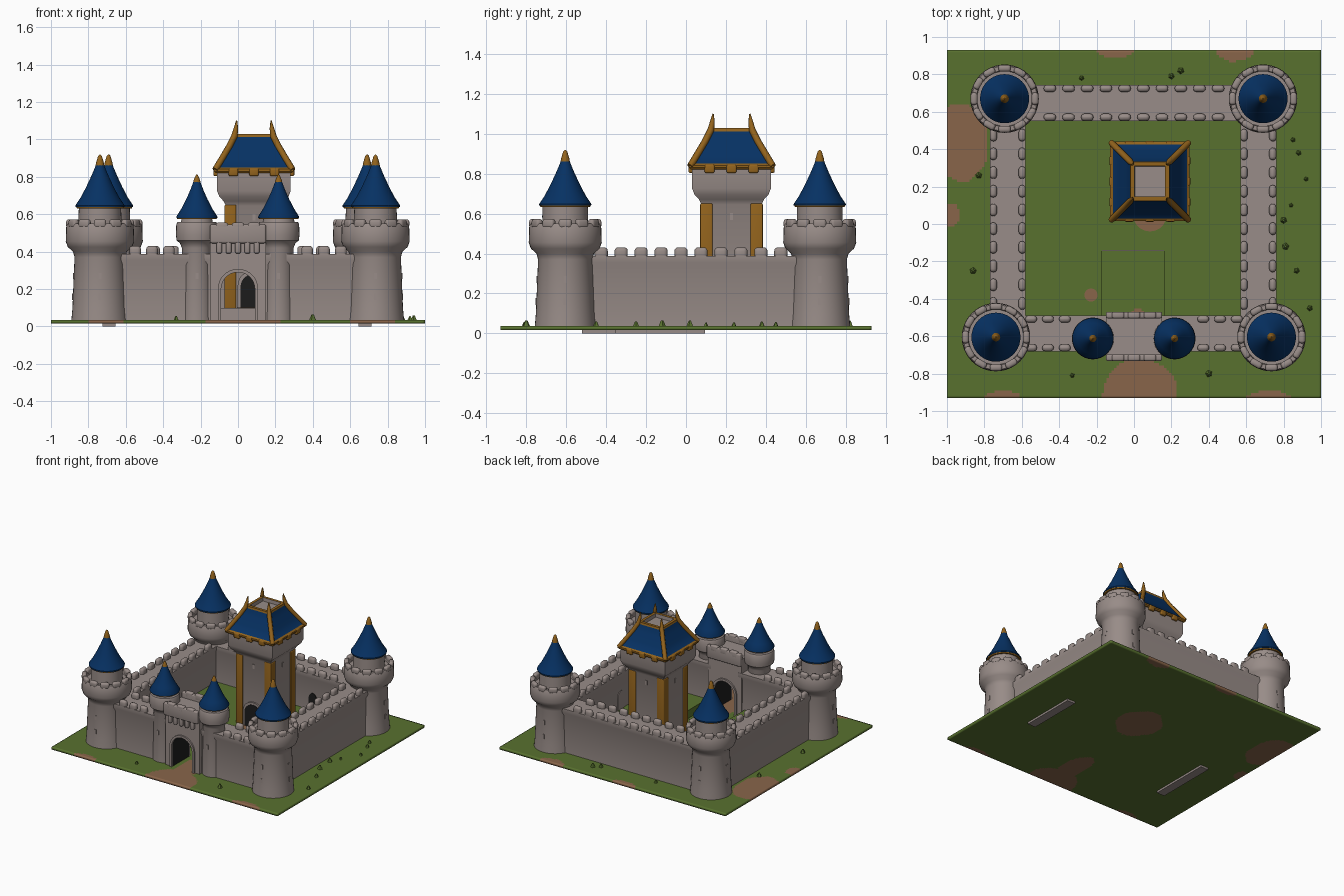
import bpy, bmesh, math, random
from mathutils import Vector, Matrix

if "Cube" in bpy.data.objects:
    bpy.data.objects.remove(bpy.data.objects["Cube"])

random.seed(4)


def mat(name, c):
    m = bpy.data.materials.new(name)
    m.diffuse_color = (*c, 1)
    m.use_nodes = True
    m.node_tree.nodes["Principled BSDF"].inputs["Base Color"].default_value = m.diffuse_color
    return m


STONE = mat("grey_stone", (0.315, 0.263, 0.246))
GREEN = mat("grass_green", (0.098, 0.165, 0.028))
BLUE = mat("roof_blue", (0.002, 0.031, 0.125))
GOLD = mat("trim_gold", (0.29, 0.125, 0.012))
BROWN = mat("earth_brown", (0.25, 0.13, 0.068))
DARK = mat("dark_opening", (0.012, 0.012, 0.012))


def finish(bm, name, *mats):
    bmesh.ops.recalc_face_normals(bm, faces=bm.faces)
    me = bpy.data.meshes.new(name)
    bm.to_mesh(me)
    bm.free()
    for m in mats:
        me.materials.append(m)
    ob = bpy.data.objects.new(name, me)
    bpy.context.collection.objects.link(ob)
    return ob


def add_box(bm, c, s, rot=0.0, bevel=0.0):
    t = bmesh.new()
    bmesh.ops.create_cube(t, size=1, matrix=Matrix.Translation(c) @ Matrix.Rotation(rot, 4, 'Z') @ Matrix.Diagonal((*s, 1)))
    if bevel:
        bmesh.ops.bevel(t, geom=t.edges[:], offset=bevel, segments=3, affect='EDGES', profile=0.5)
    me = bpy.data.meshes.new("tmp")
    t.to_mesh(me)
    t.free()
    bm.from_mesh(me)
    bpy.data.meshes.remove(me)


def boxes(name, items, m, bevel=0.0):
    bm = bmesh.new()
    for it in items:
        add_box(bm, it[0], it[1], it[2] if len(it) > 2 else 0, bevel)
    return finish(bm, name, m)


def loft(name, prof, x, y, sides, m, turn=0.0, square=False, rule=None):
    """Rings of (radius, z) joined into a capped solid; square uses half widths."""
    bm, rings = bmesh.new(), []
    k = math.sqrt(2) if square else 1
    for r, z in prof:
        rings.append([bm.verts.new((x + k * r * math.cos(turn + 2 * math.pi * i / sides),
                                    y + k * r * math.sin(turn + 2 * math.pi * i / sides), z)) for i in range(sides)])
    for a, b in zip(rings, rings[1:]):
        for i in range(sides):
            j = (i + 1) % sides
            bm.faces.new((a[i], a[j], b[j], b[i]))
    bm.faces.new(rings[0])
    bm.faces.new(rings[-1])
    if rule:
        for f in bm.faces:
            f.material_index = rule(f.calc_center_median())
    return finish(bm, name, *(m if isinstance(m, tuple) else (m,)))


def prism(name, pts, vec, *mats, rule=None):
    bm = bmesh.new()
    f = bm.faces.new([bm.verts.new(p) for p in pts])
    ex = bmesh.ops.extrude_face_region(bm, geom=[f], use_keep_orig=True)
    bmesh.ops.translate(bm, vec=vec, verts=[v for v in ex["geom"] if isinstance(v, bmesh.types.BMVert)])
    if rule:
        for f in bm.faces:
            f.material_index = rule(f.calc_center_median())
    return finish(bm, name, *mats)


# Ground plate with earth patches
PATCHES = [(0.03, -0.93, .2, .21), (-.92, .44, .14, .21), (-.98, .05, .05, .06), (-.1, .94, .1, .055),
           (.54, .95, .11, .08), (-.7, -.94, .1, .05), (.72, -.94, .12, .05), (.08, .15, .17, .19),
           (0.03, -.65, .09, .2)]
bm = bmesh.new()
bmesh.ops.create_grid(bm, x_segments=150, y_segments=140, size=1, matrix=Matrix.Diagonal((1, .93, 1, 1)))
for f in bm.faces:
    c = f.calc_center_median()
    w = 1 + .12 * math.sin(23 * c.x) * math.cos(19 * c.y)
    f.material_index = int(any(((c.x - a) / p) ** 2 + ((c.y - b) / q) ** 2 < w for a, b, p, q in PATCHES))
for v in bm.verts:
    v.co.z = 0.036
ground = finish(bm, "ground_plate", GREEN, BROWN)
sol = ground.modifiers.new("thickness", 'SOLIDIFY')
sol.thickness, sol.offset = 0.02, -1

# Raised courtyard with a sunken entrance and its step
boxes("courtyard", [((0, .215, .066), (1.18, .71, .068)), ((-.38, -.32, .066), (.42, .36, .068)),
                    ((.375, -.32, .066), (.43, .36, .068))], GREEN)
boxes("entrance_step", [((-.005, -.142, .066), (.33, .004, .064))], STONE)
loft("courtyard_patch", [(.09, .098), (.09, .102)], .085, .05, 20, BROWN)
loft("small_courtyard_patch", [(.035, .098), (.035, .102)], -.23, -.38, 20, BROWN)

# Scattered grass tufts
bm = bmesh.new()
spots = [(.85, .45), (.88, .38), (.84, .1), (.81, -.12), (.8, .02), (.87, -.25), (.92, .24), (-.33, -.81), (-.86, -.25),
         (.25, .82), (-.28, .78), (-.83, .26), (.4, -.8), (.2, .79), (.94, -.45)]
for x, y in spots:
    s = random.uniform(.012, .022)
    bmesh.ops.create_cone(bm, segments=5, radius1=s, radius2=s * .3, depth=s * 1.6, cap_ends=True,
                          matrix=Matrix.Translation((x, y, .036 + s * .6)) @ Matrix.Rotation(random.random() * 3, 4, 'Z'))
finish(bm, "grass_tufts", GREEN)

# Curtain walls: one cross-section swept along each side
SECTION = [(-.09, .02), (.09, .02), (.085, .33), (.096, .355), (.096, .388), (-.096, .388), (-.096, .355), (-.085, .33)]
for n, x0, x1, y in (("front_wall_left", -.74, -.12, -.585), ("front_wall_right", .12, .735, -.585), ("back_wall", -.69, .69, .648)):
    prism(n, [(x0, y + u, z) for u, z in SECTION], (x1 - x0, 0, 0), STONE)
for n, x in (("left_wall", -.675), ("right_wall", .665)):
    prism(n, [(x + u, -.6, z) for u, z in SECTION], (0, 1.27, 0), STONE)
boxes("wall_footings", [((-.69, -.27, .011), (.07, .5, .022)), ((.68, -.13, .011), (.07, .45, .022))], STONE)

# Wall battlements, inner and outer rows
items = []
for s in (-.077, .077):
    for i in range(10):
        p = -.45 + i * .1
        items.append(((p, .648 + s, .4), (.066, .038, .062)))
        for x in (-.675, .665):
            items.append(((x + s, p + .025, .4), (.038, .066, .062)))
    for x in (.37, .46, .55):
        items += [((x, -.585 + s, .4), (.062, .038, .062)), ((-x, -.585 + s, .4), (.062, .038, .062))]
boxes("wall_merlons", items, STONE, .018)


def slit(x, y, r, ang, z):
    return ((x + r * math.cos(ang), y + r * math.sin(ang), z), (.009, .016, .034), ang)


# Corner towers
slits = []
for n, x, y in (("front_left", -.738, -.605), ("front_right", .735, -.605), ("back_left", -.692, .67), ("back_right", .69, .67)):
    loft(n + "_tower", [(.154, .02), (.147, .1), (.136, .37), (.144, .4), (.172, .425), (.183, .455), (.18, .54), (.174, .55),
                        (.15, .55), (.147, .525), (.116, .525), (.113, .64)], x, y, 40, STONE)
    boxes(n + "_tower_merlons", [((x + .163 * math.cos(a), y + .163 * math.sin(a), .55), (.036, .066, .046), a)
                                 for a in (2 * math.pi * i / 12 for i in range(12))], STONE, .014)
    loft(n + "_tower_eave", [(.124, .632), (.128, .642)], x, y, 40, GOLD)
    loft(n + "_tower_roof", [(.13, .64), (.131, .648), (.103, .69), (.074, .745), (.046, .805), (.027, .85), (.018, .875)],
         x, y, 40, BLUE)
    loft(n + "_tower_finial", [(.023, .862), (.021, .875), (.015, .895), (.01, .912), (.003, .919)], x, y, 16, GOLD)
    for k in range(4):
        slits += [slit(x, y, .139, k * math.pi / 2, .27), slit(x, y, .144, k * math.pi / 2, .16)]

# Gatehouse with arched passage, dark inside
HW, SPR = .09, .2
arch = [(HW * math.cos(a), SPR + HW * math.sin(a)) for a in (math.pi * i / 16 for i in range(17))]
outline = [(.15, .02), (HW, .02)] + arch + [(-HW, .02), (-.15, .02), (-.15, .5), (.15, .5)]
prism("gatehouse", [(x, -.70, z) for x, z in outline], (0, .21, 0), STONE, DARK,
      rule=lambda c: int(abs(c.x) < HW + .001 and .03 < c.z < .295 and -.69 < c.y < -.5))
ring = [(x * 1.2, SPR + (z - SPR) * 1.2) for x, z in arch]
frame = [(HW, .03)] + arch + [(-HW, .03), (-HW * 1.2, .03)] + ring[::-1] + [(HW * 1.2, .03)]
for n, y in (("gate_arch_trim_outer", -.712), ("gate_arch_trim_inner", -.492)):
    prism(n, [(x, y, z) for x, z in frame], (0, .014, 0), STONE)
boxes("gatehouse_parapet", [((0, -.715, .495), (.3, .035, .1)), ((0, -.487, .495), (.3, .035, .1))], STONE, .01)
items = []
for x in (-.1, -.05, 0, .05, .1):
    items.append(((x, -.716, .425), (.03, .03, .07)))
for x in (-.085, 0, .085):
    items += [((x, -.715, .53), (.065, .035, .05)), ((x, -.487, .53), (.065, .035, .05))]
boxes("gatehouse_corbels_and_merlons", items, STONE, .01)
for n, x in (("left", -.22), ("right", .217)):
    loft(n + "_turret", [(.088, .02), (.08, .42), (.09, .445), (.108, .46), (.112, .49), (.11, .545), (.104, .558), (.085, .56),
                         (.08, .585)], x, -.612, 32, STONE)
    loft(n + "_turret_eave", [(.105, .574), (.108, .582)], x, -.612, 32, GOLD)
    loft(n + "_turret_roof", [(.11, .58), (.11, .587), (.083, .63), (.057, .68), (.035, .73), (.018, .775)], x, -.612, 32, BLUE)
    loft(n + "_turret_finial", [(.021, .762), (.018, .78), (.01, .8), (.003, .812)], x, -.612, 16, GOLD)
    slits.append(slit(x, -.612, .083, -math.pi / 2, .27))

# Keep body, gold corners and doorway
KX, KY, Q = .085, .228, math.pi / 4
loft("keep_body", [(.15, .09), (.15, .645), (.162, .67), (.185, .695), (.197, .725), (.197, .83)], KX, KY, 4, STONE, Q, True)
corners = [(a, b) for a in (-1, 1) for b in (-1, 1)]
boxes("keep_gold_corners", [((KX + a * .126, KY + b * .126, .373), (.062, .062, .555)) for a, b in corners], GOLD, .006)
door = [(.072 * math.cos(a), .21 + .072 * math.sin(a)) for a in (math.pi * i / 12 for i in range(13))]
door = [(.072, .1)] + door + [(-.072, .1)]
prism("keep_door_surround", [(KX + x * 1.2, KY - .162, .1 + (z - .1) * 1.1) for x, z in door], (0, .015, 0), STONE)
prism("keep_door", [(KX + x, KY - .166, z) for x, z in door], (0, .008, 0), DARK)
# Small doorways on the inner faces of the back and right walls
prism("back_wall_door", [(.27 + x * .5, .556, .1 + (z - .1) * .75) for x, z in door], (0, .008, 0), DARK)
prism("right_wall_door", [(.573, x * .6, .1 + (z - .1) * .8) for x, z in door], (.01, 0, 0), STONE)
for k in range(4):
    slits.append(slit(KX, KY, .15, k * math.pi / 2, .585))
boxes("arrow_slit_frames", slits, STONE)

# Keep roof: gold eave, blue slopes, gold rim around a sunken stone top
loft("keep_roof", [(.205, .822), (.212, .83), (.212, .842), (.198, .85), (.165, .905), (.131, .962), (.106, 1.012), (.104, 1.028),
                   (.082, 1.028), (.08, 1.0)], KX, KY, 4, (BLUE, GOLD, STONE), Q, True,
     rule=lambda c: 1 if c.z < .848 or c.z > 1.015 else (2 if max(abs(c.x - KX), abs(c.y - KY)) < .09 else 0))
for i, (a, b) in enumerate(corners):
    cu = bpy.data.curves.new("keep_ridge", 'CURVE')
    cu.dimensions, cu.bevel_depth, cu.bevel_resolution, cu.use_fill_caps = '3D', .017, 2, True
    sp = cu.splines.new('POLY')
    path = [(.208, .838, .9), (.198, .852, 1), (.166, .905, 1), (.132, .962, 1), (.104, 1.018, 1), (.096, 1.06, .7), (.092, 1.1, .2)]
    sp.points.add(len(path) - 1)
    for p, (h, z, r) in zip(sp.points, path):
        p.co, p.radius = (KX + a * h, KY + b * h, z, 1), r
    cu.materials.append(GOLD)
    bpy.context.collection.objects.link(bpy.data.objects.new(f"keep_roof_ridge_{i}", cu))
items = []
for t in (-.11, 0, .11):
    for s in (-.203, .203):
        items += [((KX + t, KY + s, .825), (.05, .026, .042)), ((KX + s, KY + t, .825), (.026, .05, .042))]
boxes("keep_eave_brackets", items, GOLD, .008)

# Smooth shading with sharp edges kept
for ob in bpy.context.scene.objects:
    if ob.type == 'MESH':
        ob.select_set(True)
        bpy.context.view_layer.objects.active = ob
bpy.ops.object.shade_smooth_by_angle(angle=math.radians(35))
